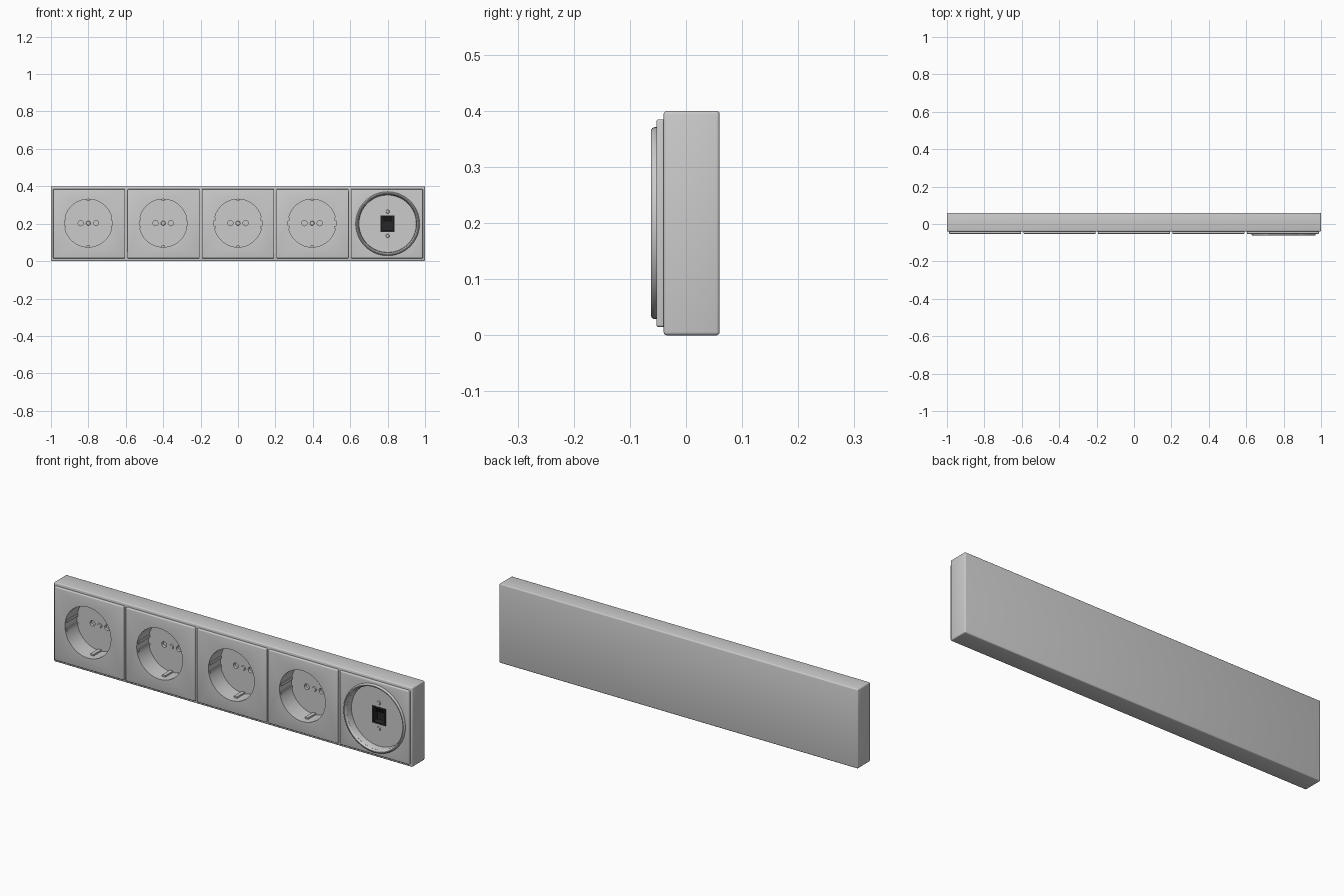
import bpy, bmesh, math
from mathutils import Matrix, Vector

if "Cube" in bpy.data.objects:
    bpy.data.objects.remove(bpy.data.objects["Cube"])

CZ = 0.2                                  # height of all socket centres
SOCKETS = [-0.8, -0.4, 0.0, 0.396]
JACK_X = 0.8
FLOOR, JACK_FLOOR = 0.042, -0.02          # depth of the recess floors


def add_box(bm, x, y, z, bevel=0):
    """Box from three (min, max) ranges."""
    c = Vector([(a + b) / 2 for a, b in (x, y, z)])
    s = [b - a for a, b in (x, y, z)]
    vs = bmesh.ops.create_cube(bm, size=1, matrix=Matrix.Translation(c) @ Matrix.Diagonal((*s, 1)))['verts']
    if bevel:
        edges = list({e for v in vs for e in v.link_edges})
        bmesh.ops.bevel(bm, geom=edges, offset=bevel, segments=3, profile=0.5, affect='EDGES')


def add_cyl(bm, x, z, r, y0, y1, n=64, r_front=None):
    """Cylinder along y; r_front tapers the front end."""
    m = Matrix.Translation((x, (y0 + y1) / 2, z)) @ Matrix.Rotation(math.radians(90), 4, 'X')
    bmesh.ops.create_cone(bm, cap_ends=True, segments=n, radius1=r,
                          radius2=r if r_front is None else r_front, depth=y1 - y0, matrix=m)


def make(name, bm, cutters=(), color=None):
    bmesh.ops.recalc_face_normals(bm, faces=bm.faces[:])
    me = bpy.data.meshes.new(name)
    bm.to_mesh(me)
    bm.free()
    ob = bpy.data.objects.new(name, me)
    bpy.context.collection.objects.link(ob)
    bpy.ops.object.select_all(action='DESELECT')
    ob.select_set(True)
    bpy.context.view_layer.objects.active = ob
    for c in cutters:
        mod = ob.modifiers.new("cut", 'BOOLEAN')
        mod.operation, mod.solver, mod.object = 'DIFFERENCE', 'EXACT', c
        bpy.ops.object.modifier_apply(modifier=mod.name)
    bpy.ops.object.shade_smooth_by_angle(angle=math.radians(35))
    if color:
        mat = bpy.data.materials.new(name + "_material")
        mat.diffuse_color = color
        mat.use_nodes = True
        mat.node_tree.nodes["Principled BSDF"].inputs["Base Color"].default_value = mat.diffuse_color
        ob.data.materials.append(mat)
    return ob


# Cutters: round recesses, then small holes in their floors
bm = bmesh.new()
for x in SOCKETS:
    add_cyl(bm, x, CZ + 0.003, 0.128, -0.1, FLOOR)
add_cyl(bm, JACK_X, CZ, 0.156, -0.1, JACK_FLOOR)
recess_cutter = make("recess_cutter", bm)

bm = bmesh.new()
for x in SOCKETS:
    for s in (-1, 1):
        add_cyl(bm, x + s * 0.041, CZ + 0.003, 0.014, FLOOR - 0.02, 0.056, 24)
add_box(bm, (JACK_X - 0.036, JACK_X + 0.036), (-0.035, 0.04), (CZ - 0.041, CZ + 0.041))
hole_cutter = make("hole_cutter", bm)

# Main body
bm = bmesh.new()
add_box(bm, (-1, 1), (-0.04, 0.06), (0, 0.4), 0.006)
make("body", bm, [recess_cutter, hole_cutter])

# Cover plates
for i, x in enumerate([-0.796, -0.398, 0, 0.398, 0.796]):
    bm = bmesh.new()
    add_box(bm, (x - 0.193, x + 0.193), (-0.053, -0.036), (0.015, 0.385), 0.004)
    make(f"cover_plate_{i + 1}", bm, [recess_cutter])

# Socket details: centre screw, earth clips, side guide ribs
for i, x in enumerate(SOCKETS):
    z = CZ + 0.003
    bm = bmesh.new()
    add_cyl(bm, x, z, 0.013, FLOOR - 0.005, FLOOR + 0.002, 24, 0.010)
    make(f"socket_screw_{i + 1}", bm)
    bm = bmesh.new()
    for s in (-1, 1):
        za, zb = sorted((z + s * 0.120, z + s * 0.131))
        add_box(bm, (x - 0.009, x + 0.009), (-0.02, FLOOR + 0.002), (za, zb))
    make(f"earth_clips_{i + 1}", bm)
    bm = bmesh.new()
    for s in (-1, 1):
        xa, xb = sorted((x + s * 0.121, x + s * 0.131))
        for dz in (-0.022, 0.022):
            add_box(bm, (xa, xb), (-0.045, FLOOR + 0.002), (z + dz - 0.007, z + dz + 0.007))
    make(f"guide_ribs_{i + 1}", bm)

# Raised ring around the data jack, lathed from a closed profile (radius, y)
profile = [(0.171, -0.05), (0.171, -0.056), (0.1695, -0.060), (0.166, -0.0625), (0.162, -0.0625),
           (0.159, -0.060), (0.155, -0.050), (0.153, -0.0195), (0.158, -0.0195), (0.158, -0.05)]
bm = bmesh.new()
N = 96
rings = [[bm.verts.new((JACK_X + r * math.cos(2 * math.pi * k / N), y,
                        CZ + r * math.sin(2 * math.pi * k / N))) for k in range(N)] for r, y in profile]
for j in range(len(rings)):
    a, b = rings[j], rings[(j + 1) % len(rings)]
    for k in range(N):
        bm.faces.new((a[k], a[(k + 1) % N], b[(k + 1) % N], b[k]))
make("jack_ring", bm)

# Jack screws above and below
bm = bmesh.new()
for s in (-1, 1):
    add_cyl(bm, JACK_X, CZ + s * 0.065, 0.011, JACK_FLOOR - 0.005, JACK_FLOOR + 0.002, 24, 0.008)
make("jack_screws", bm)

# Dark jack insert with a row of contacts
bm = bmesh.new()
w, h, t = 0.038, 0.043, 0.008
y = (JACK_FLOOR - 0.002, 0.035)
for s in (-1, 1):
    xa, xb = sorted((JACK_X + s * (w - t), JACK_X + s * w))
    add_box(bm, (xa, xb), y, (CZ - h, CZ + h))
    za, zb = sorted((CZ + s * (h - t), CZ + s * h))
    add_box(bm, (JACK_X - w + t, JACK_X + w - t), y, (za, zb))
add_box(bm, (JACK_X - w + t, JACK_X + w - t), (0.01, 0.035), (CZ - h + t, CZ + h - t))
for k in range(8):
    x = JACK_X + (k - 3.5) * 0.0065
    add_box(bm, (x - 0.0015, x + 0.0015), (-0.01, 0.012), (CZ + 0.012, CZ + h - t))
make("jack_insert", bm, color=(0.02, 0.02, 0.02, 1))

# Remove the helpers
for c in (recess_cutter, hole_cutter):
    bpy.data.objects.remove(c, do_unlink=True)
